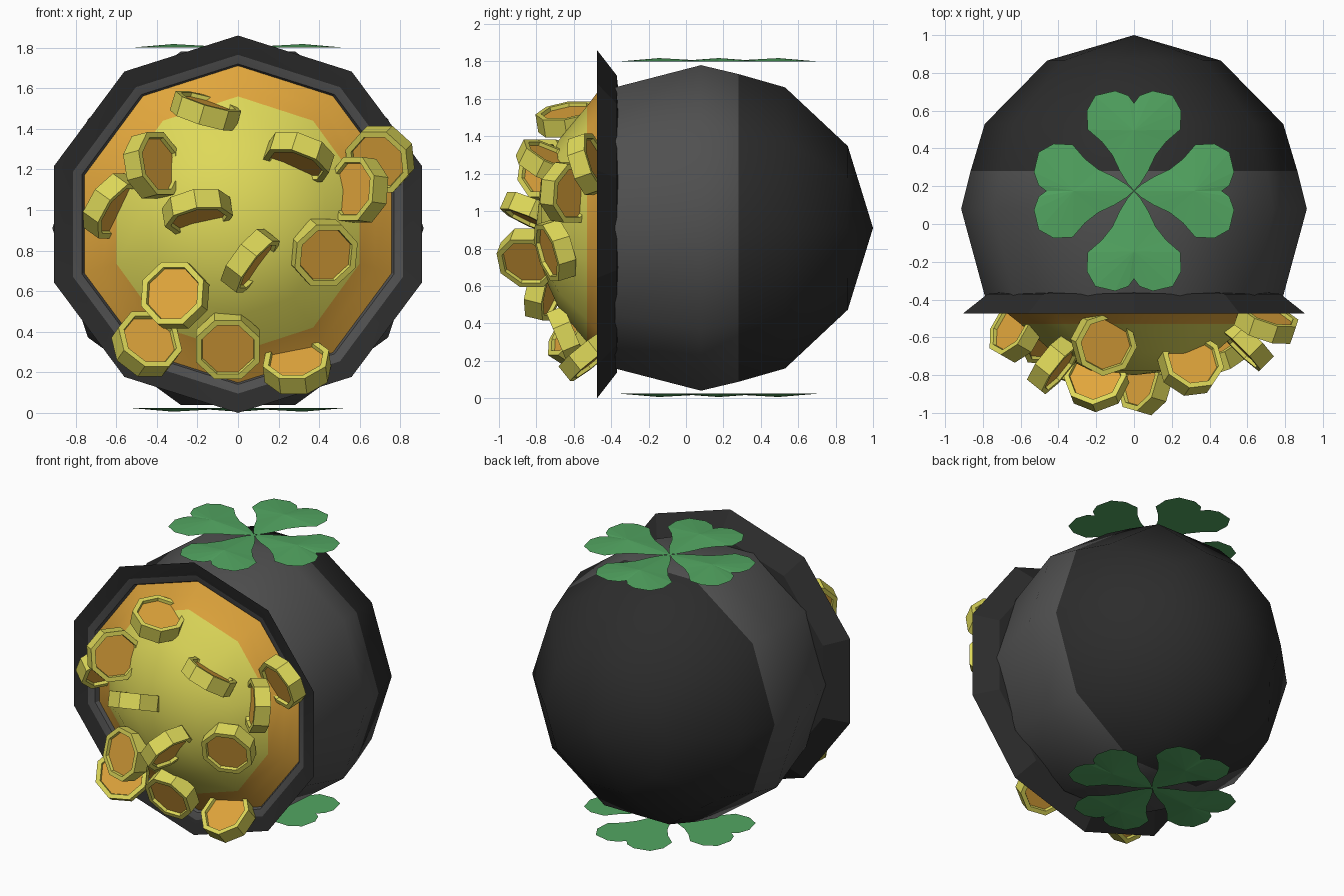
import bpy, bmesh, math
from mathutils import Vector, Matrix

if "Cube" in bpy.data.objects:
    bpy.data.objects.remove(bpy.data.objects["Cube"])


def material(name, rgb):
    m = bpy.data.materials.new(name)
    m.diffuse_color = (*rgb, 1)
    m.use_nodes = True
    m.node_tree.nodes["Principled BSDF"].inputs["Base Color"].default_value = m.diffuse_color
    return m


YELLOW = material("coin_yellow", (0.73, 0.69, 0.10))
ORANGE = material("coin_orange", (0.75, 0.38, 0.045))
GREEN = material("clover_green", (0.085, 0.38, 0.12))
GREY = material("pot_grey", (0.08, 0.08, 0.08))
BLACK = material("pot_black", (0.025, 0.025, 0.025))
CZ = 0.91    # height of the pot axis


def finish(bm, name, mats, smooth=None):
    bm.normal_update()
    me = bpy.data.meshes.new(name)
    bm.to_mesh(me)
    bm.free()
    ob = bpy.data.objects.new(name, me)
    bpy.context.collection.objects.link(ob)
    for m in mats:
        me.materials.append(m)
    if smooth:
        bpy.ops.object.select_all(action='DESELECT')
        ob.select_set(True)
        bpy.context.view_layer.objects.active = ob
        bpy.ops.object.shade_smooth_by_angle(angle=math.radians(smooth))
    return ob


def lathe(name, profile, mats, bands, phase=0, n=10, smooth=40, cz=CZ, sx=1):
    """Spin a (radius, y) profile about the y axis; bands = material per strip.
    Profiles run from the front to the back so that faces point outward."""
    bm = bmesh.new()
    rings = []
    for r, y in profile:
        if r == 0:
            rings.append([bm.verts.new((0, y, cz))] * n)
        else:
            rings.append([bm.verts.new((sx * r * math.cos(phase + 2 * math.pi * i / n), y,
                                        cz + r * math.sin(phase + 2 * math.pi * i / n)))
                          for i in range(n)])
    for a, b, mi in zip(rings, rings[1:], bands):
        for i in range(n):
            j = (i + 1) % n
            loop = list(dict.fromkeys((a[i], b[i], b[j], a[j])))
            bm.faces.new(loop).material_index = mi
    bmesh.ops.reverse_faces(bm, faces=bm.faces[:]) if bands is None else None
    # orient faces away from the axis / outward along the profile
    bm.normal_update()
    mid = Vector((0, 0.1, cz))
    if sum(f.normal.dot(f.calc_center_median() - mid) for f in bm.faces) < 0:
        bmesh.ops.reverse_faces(bm, faces=bm.faces[:])
    return finish(bm, name, mats, smooth)


# Round pot: grey front band, black back
lathe("pot_body", [(0.79, -0.38), (0.915, 0.08), (0.865, 0.28), (0.79, 0.53), (0.46, 0.865), (0, 1.0)],
      [GREY, BLACK], [0, 0, 1, 1, 1], smooth=50)

# Flared rim with a lighter inner bevel
lathe("pot_rim", [(0.77, -0.40), (0.79, -0.44), (0.835, -0.455), (0.93, -0.475), (0.795, -0.37), (0.70, -0.36)],
      [BLACK, GREY], [1, 1, 0, 0, 0], phase=math.pi / 2, smooth=20, cz=0.93, sx=1.025)

# Heap of gold filling the mouth
lathe("gold_heap", [(0, -0.80), (0.24, -0.775), (0.45, -0.68), (0.63, -0.53), (0.71, -0.47), (0.80, -0.41)],
      [YELLOW, ORANGE], [0, 0, 0, 1, 1], phase=math.pi / 2, smooth=60, cz=0.93)


# Eight-sided coins with sunken orange faces
def coin(name, loc, normal, r=0.17, t=0.10):
    bm = bmesh.new()
    bmesh.ops.create_cone(bm, cap_ends=True, segments=8, radius1=r, radius2=r, depth=t,
                          matrix=Matrix.Rotation(math.pi / 8, 4, 'Z'))
    caps = [f for f in bm.faces if len(f.verts) == 8]
    bmesh.ops.inset_individual(bm, faces=caps, thickness=0.03)
    bmesh.ops.inset_individual(bm, faces=caps, thickness=0.004, depth=-0.02)
    for f in caps:
        f.material_index = 1
    rot = Vector(normal).to_track_quat('Z', 'Y').to_matrix().to_4x4()
    bm.transform(Matrix.Translation(loc) @ rot)
    finish(bm, name, [YELLOW, ORANGE])


COINS = [
    ((-0.16, -0.63, 1.49), (0.28, -0.15, 0.95)),
    ((-0.42, -0.74, 1.22), (0.75, -0.60, 0.20)),
    ((-0.62, -0.56, 1.02), (0.70, -0.40, -0.50)),
    ((-0.20, -0.82, 0.99), (0.15, -0.40, -0.90)),
    ((0.06, -0.84, 0.75), (0.75, -0.22, -0.58)),
    ((0.30, -0.74, 1.26), (-0.28, -0.42, -0.85)),
    ((0.59, -0.63, 1.10), (-0.70, -0.70, 0.10)),
    ((0.70, -0.52, 1.25), (-0.30, -0.88, -0.30)),
    ((0.42, -0.70, 0.79), (0.30, -0.90, -0.28)),
    ((-0.31, -0.76, 0.58), (-0.28, -0.90, 0.22)),
    ((-0.45, -0.60, 0.34), (0.35, -0.78, 0.50)),
    ((-0.05, -0.64, 0.33), (0.00, -0.90, -0.38)),
    ((0.29, -0.52, 0.23), (-0.10, -0.62, 0.78)),
]
for k, (loc, nrm) in enumerate(COINS):
    coin(f"coin_{k + 1}", loc, nrm)

# Four-leaf clovers above and below the pot (half outline of one leaf: across, along)
HALF = [(0.035, 0.04), (0.075, 0.105), (0.115, 0.19), (0.17, 0.26), (0.245, 0.325), (0.25, 0.425),
        (0.205, 0.505), (0.10, 0.53), (0.03, 0.505)]
LEAF = [(0, 0)] + HALF + [(0, 0.465)] + [(-x, y) for x, y in reversed(HALF)]


def clover(name, z, lift):
    bm = bmesh.new()
    for k in range(4):
        rot = Matrix.Rotation(k * math.pi / 2, 3, 'Z')
        rim = [bm.verts.new(rot @ Vector((x, y, 0)) + Vector((0, 0.175, z))) for x, y in LEAF]
        for h in (lift, 0):
            c = bm.verts.new(rot @ Vector((0, 0.32, h)) + Vector((0, 0.175, z)))
            for a, b in zip(rim, rim[1:] + rim[:1]):
                up = (h > 0) or (h == 0 and lift < 0)
                bm.faces.new((a, b, c) if up else (b, a, c))
    finish(bm, name, [GREEN])


clover("clover_top", 1.80, 0.018)
clover("clover_bottom", 0.024, -0.018)
